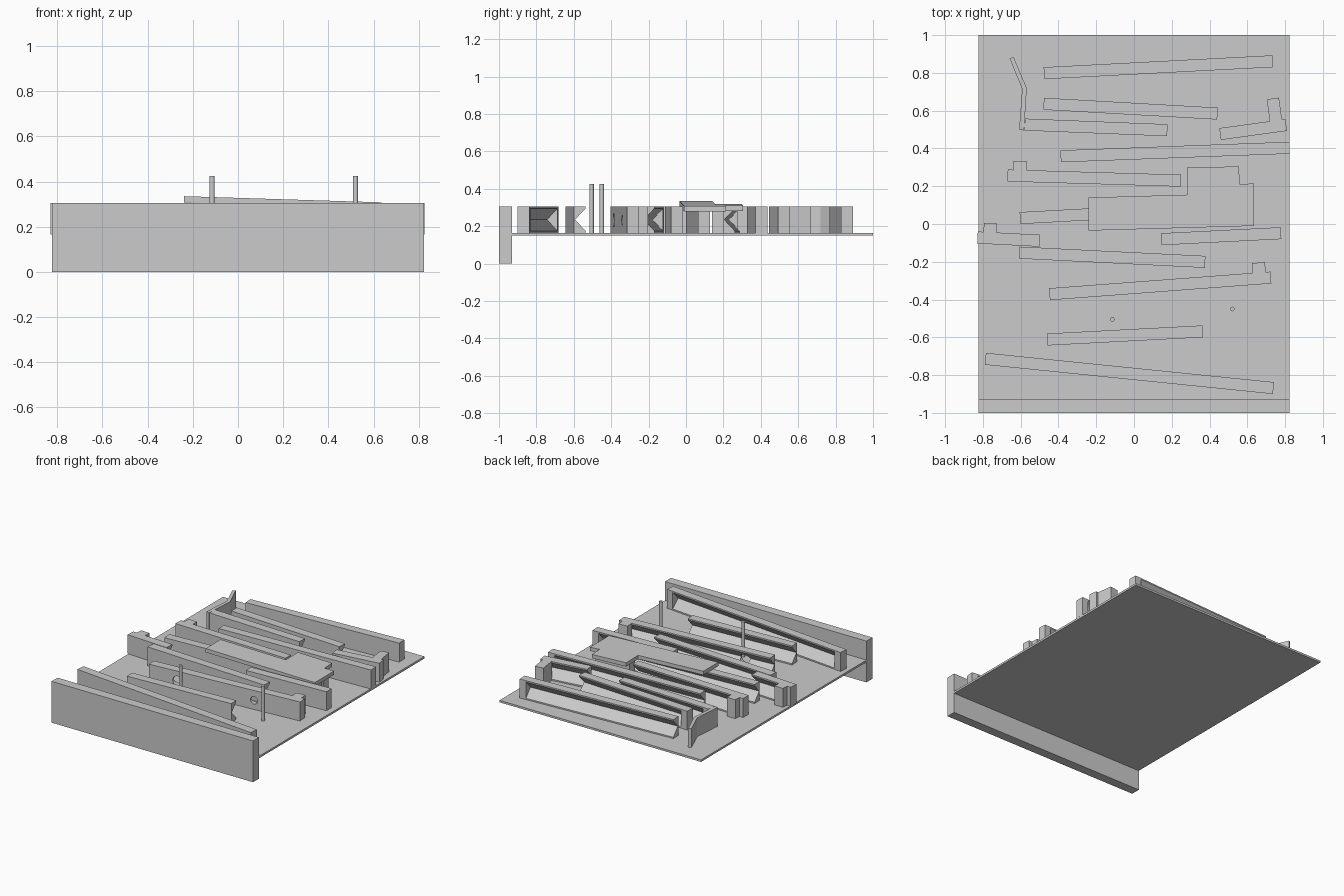
import bpy, bmesh, math
from mathutils import Matrix, Vector

if "Cube" in bpy.data.objects:
    bpy.data.objects.remove(bpy.data.objects["Cube"])

grey = bpy.data.materials.new("plain grey")
grey.diffuse_color = (0.6, 0.6, 0.6, 1)
grey.use_nodes = True
grey.node_tree.nodes["Principled BSDF"].inputs["Base Color"].default_value = grey.diffuse_color

FLOOR, TOP, W = 0.165, 0.305, 0.063   # board surface, rail top, rail thickness


def make(name, bm):
    bmesh.ops.recalc_face_normals(bm, faces=bm.faces)
    me = bpy.data.meshes.new(name)
    bm.to_mesh(me)
    bm.free()
    me.materials.append(grey)
    ob = bpy.data.objects.new(name, me)
    bpy.context.collection.objects.link(ob)
    return ob


def prism(bm, lower, upper):
    """Closed solid between two matching outlines."""
    a = [bm.verts.new(p) for p in lower]
    b = [bm.verts.new(p) for p in upper]
    bm.faces.new(a)
    bm.faces.new(b)
    for i in range(len(a)):
        j = (i + 1) % len(a)
        bm.faces.new((a[i], a[j], b[j], b[i]))


def box(bm, x0, x1, y0, y1, z0, z1):
    pts = [(x0, y0), (x1, y0), (x1, y1), (x0, y1)]
    prism(bm, [(x, y, z0) for x, y in pts], [(x, y, z1) for x, y in pts])


def rail(name, x0, y0, x1, y1, cap0, cap1, tab=None):
    """Rail with a V groove along its back; caps close the ends, tab is a stop."""
    bm = bmesh.new()
    length = math.hypot(x1 - x0, y1 - y0)
    a = 0.05 if cap0 else 0
    b = length - (0.05 if cap1 else 0)
    mid = (FLOOR + TOP) / 2
    sec = [(0, FLOOR), (W, FLOOR), (W, mid - 0.06), (0.007, mid),
           (W, mid + 0.06), (W, TOP), (0, TOP)]
    prism(bm, [(a, y, z) for y, z in sec], [(b, y, z) for y, z in sec])
    if cap0:
        box(bm, 0, a, 0, W, FLOOR, TOP)
    if cap1:
        box(bm, b, length, 0, W, FLOOR, TOP)
    if tab:
        box(bm, tab[0], tab[1], W - 0.01, tab[2], FLOOR, TOP)
    rot = Matrix.Rotation(math.atan2(y1 - y0, x1 - x0), 4, 'Z')
    bm.transform(Matrix.Translation((x0, y0, 0)) @ rot)
    return make(name, bm)


# board and front panel
bm = bmesh.new()
box(bm, -0.823, 0.823, -0.93, 1, 0.15, FLOOR)
make("base_board", bm)
bm = bmesh.new()
box(bm, -0.823, 0.823, -1, -0.93, 0, TOP)
make("front_panel", bm)

# rails: front edge start, front edge end, closed ends, stop block
rails = [
    (-0.79, -0.745, 0.735, -0.90, 1, 1, None),
    (-0.457, -0.643, 0.365, -0.60, 0, 0, None),
    (-0.445, -0.403, 0.727, -0.315, 0, 1, (1.08, 1.15, 0.115)),
    (-0.61, -0.183, 0.375, -0.232, 1, 0, None),
    (0.145, -0.112, 0.78, -0.08, 0, 1, None),
    (-0.83, -0.103, -0.50, -0.12, 1, 0, (0.03, 0.10, 0.11)),
    (-0.602, 0.0, 0.60, 0.065, 0, 1, None),
    (-0.67, 0.225, 0.248, 0.198, 1, 0, (0.03, 0.10, 0.11)),
    (-0.387, 0.327, 0.825, 0.372, 0, 1, None),
    (0.46, 0.445, 0.81, 0.493, 0, 1, (0.27, 0.335, 0.18)),
    (-0.58, 0.495, 0.175, 0.465, 1, 0, None),
    (-0.48, 0.605, 0.44, 0.553, 1, 0, None),
    (-0.475, 0.767, 0.737, 0.83, 0, 1, None),
]
objs = [rail("rail_%02d" % (i + 1), *r) for i, r in enumerate(rails)]

# round bores through the rail behind the pegs
for x, y, r in ((-0.225, -0.36, 0.036), (0.37, -0.31, 0.028)):
    bm = bmesh.new()
    bmesh.ops.create_cone(bm, cap_ends=True, segments=24, radius1=r, radius2=r, depth=0.3,
                          matrix=Matrix.Translation((x, y, 0.232)) @ Matrix.Rotation(math.pi / 2, 4, 'X'))
    cutter = make("bore_cutter", bm)
    cutter.hide_render = True
    cutter.hide_viewport = True
    mod = objs[2].modifiers.new("bore", 'BOOLEAN')
    mod.operation = 'DIFFERENCE'
    mod.solver = 'EXACT'
    mod.use_self = True
    mod.object = cutter

# bent thin guide wall at the back left
bm = bmesh.new()
outline = [(-0.608, 0.50), (-0.582, 0.495), (-0.568, 0.72), (-0.638, 0.885),
           (-0.658, 0.875), (-0.592, 0.715)]
prism(bm, [(x, y, FLOOR) for x, y in outline], [(x, y, TOP) for x, y in outline])
make("guide_wall", bm)

# slightly tilted cover plate and the block under it
bm = bmesh.new()
outline = [(-0.24, -0.035), (0.635, -0.01), (0.635, 0.215), (0.56, 0.21), (0.555, 0.305),
           (0.28, 0.298), (0.283, 0.155), (-0.24, 0.14)]
tilt = lambda x: 0.335 - (x + 0.24) * 0.031
prism(bm, [(x, y, tilt(x) - 0.028) for x, y in outline], [(x, y, tilt(x)) for x, y in outline])
make("cover_plate", bm)
bm = bmesh.new()
box(bm, 0.32, 0.60, 0.14, 0.20, FLOOR, 0.285)
make("cover_support", bm)

# upright pegs
for x, y in ((-0.115, -0.505), (0.52, -0.45)):
    bm = bmesh.new()
    bmesh.ops.create_cone(bm, cap_ends=True, segments=20, radius1=0.012, radius2=0.012,
                          depth=0.26, matrix=Matrix.Translation((x, y, 0.295)))
    peg = make("peg", bm)
    bpy.context.view_layer.objects.active = peg
    peg.select_set(True)
    bpy.ops.object.shade_smooth_by_angle()
    peg.select_set(False)
